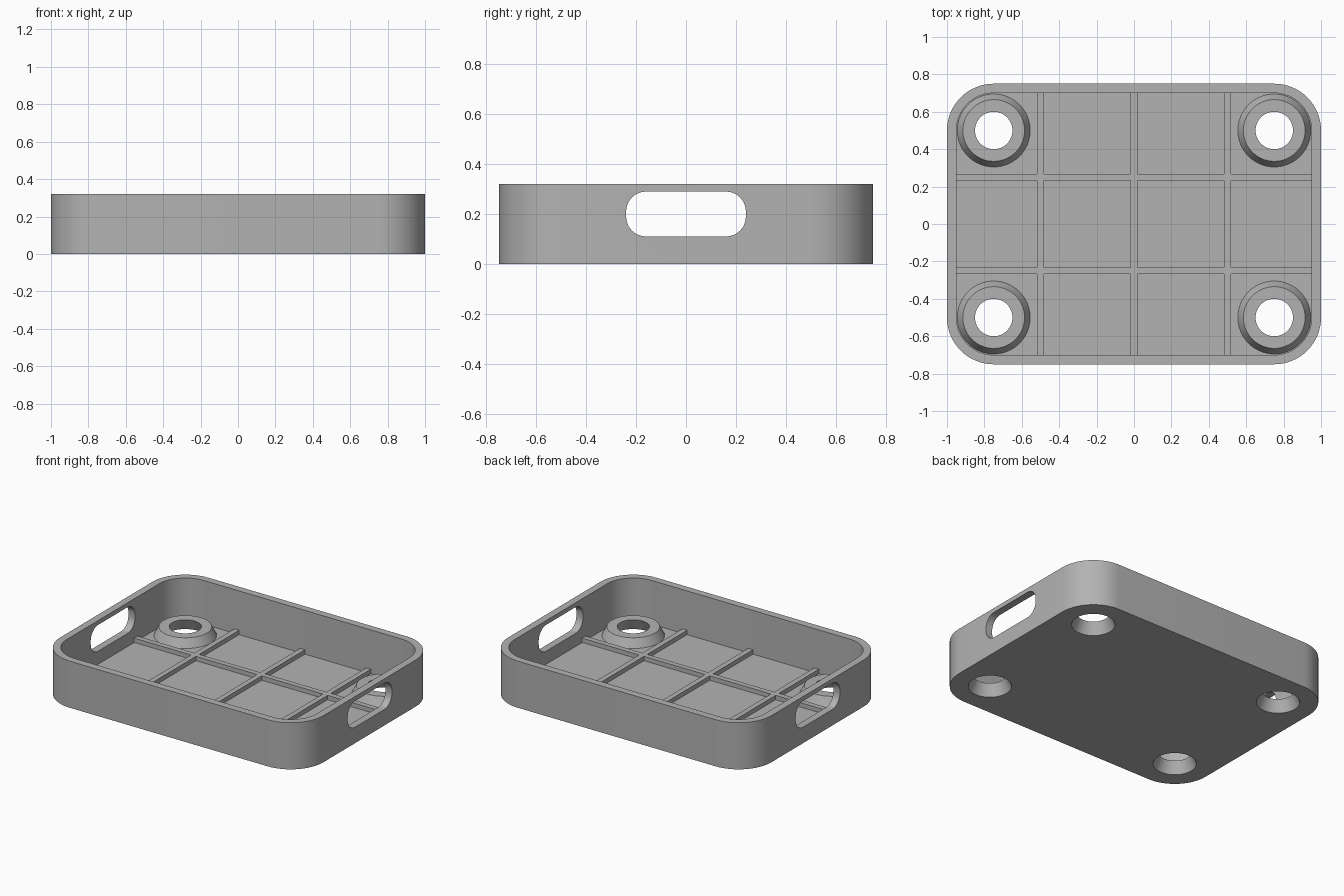
import bpy, bmesh, math
from mathutils import Matrix, Vector

cube = bpy.data.objects.get("Cube")
if cube:
    bpy.data.objects.remove(cube, do_unlink=True)

LENGTH, WIDTH, HEIGHT = 2.0, 1.5, 0.32
WALL, FLOOR, RIB_TOP, BOSS_TOP = 0.05, 0.02, 0.05, 0.08
CORNER = 0.25

grey = bpy.data.materials.new("plain_grey")
grey.use_nodes = True
colour = (0.45, 0.45, 0.45, 1)
grey.diffuse_color = colour
grey.node_tree.nodes["Principled BSDF"].inputs["Base Color"].default_value = colour


def make_object(name, bm):
    bmesh.ops.recalc_face_normals(bm, faces=bm.faces)
    mesh = bpy.data.meshes.new(name)
    bm.to_mesh(mesh)
    bm.free()
    mesh.materials.append(grey)
    obj = bpy.data.objects.new(name, mesh)
    bpy.context.collection.objects.link(obj)
    return obj


def rounded_prism(name, sx, sy, radius, low, high, steps=16, turn=Matrix()):
    """Rounded rectangle in XY, extruded from low to high, then turned."""
    bm = bmesh.new()
    verts = []
    for quarter, (kx, ky) in enumerate([(1, 1), (-1, 1), (-1, -1), (1, -1)]):
        for i in range(steps + 1):
            a = (quarter + i / steps) * math.pi / 2
            x = kx * (sx / 2 - radius) + radius * math.cos(a)
            y = ky * (sy / 2 - radius) + radius * math.sin(a)
            verts.append(bm.verts.new((x, y, low)))
    face = bm.faces.new(verts)
    top = bmesh.ops.extrude_face_region(bm, geom=[face])["geom"]
    moved = [v for v in top if isinstance(v, bmesh.types.BMVert)]
    bmesh.ops.translate(bm, verts=moved, vec=(0, 0, high - low))
    bm.transform(turn)
    return make_object(name, bm)


def frustum(name, x, y, r_low, r_high, low, high):
    bm = bmesh.new()
    place = Matrix.Translation((x, y, (low + high) / 2))
    bmesh.ops.create_cone(bm, cap_ends=True, segments=64, radius1=r_low,
                          radius2=r_high, depth=high - low, matrix=place)
    return make_object(name, bm)


def box(name, centre, size):
    bm = bmesh.new()
    place = Matrix.Translation(centre) @ Matrix.Diagonal(Vector((*size, 1)))
    bmesh.ops.create_cube(bm, size=1, matrix=place)
    return make_object(name, bm)


def combine(target, other, operation, keep=False):
    mod = target.modifiers.new("cut", "BOOLEAN")
    mod.operation, mod.solver, mod.object = operation, "EXACT", other
    bpy.ops.object.select_all(action="DESELECT")
    bpy.context.view_layer.objects.active = target
    target.select_set(True)
    bpy.ops.object.modifier_apply(modifier=mod.name)
    if not keep:
        bpy.data.objects.remove(other, do_unlink=True)


def smooth(obj):
    bpy.ops.object.select_all(action="DESELECT")
    bpy.context.view_layer.objects.active = obj
    obj.select_set(True)
    bpy.ops.object.shade_smooth_by_angle(angle=math.radians(25))


# Tray shell with hollow interior
tray = rounded_prism("tray_shell", LENGTH, WIDTH, CORNER, 0, HEIGHT)
cavity = rounded_prism("cavity_cutter", LENGTH - 2 * WALL, WIDTH - 2 * WALL,
                       CORNER - WALL, FLOOR, HEIGHT + 0.1)
combine(tray, cavity, "DIFFERENCE")

# Handle slots through both end walls
to_side = Matrix.Translation((0, 0, 0.2)) @ Matrix.Rotation(math.pi / 2, 4, "Y")
slots = rounded_prism("slot_cutter", 0.18, 0.48, 0.08, -1.2, 1.2, 10, to_side)
combine(tray, slots, "DIFFERENCE")

# Tapered corner bosses with a tapered hole through boss and floor
for side, x in (("left", 0.75), ("right", -0.75)):
    for end, y in (("front", -0.5), ("back", 0.5)):
        boss = frustum(f"{end}_{side}_boss", x, y, 0.195, 0.165, FLOOR, BOSS_TOP)
        slope = (0.135 - 0.1) / BOSS_TOP
        margin = 0.02
        hole = frustum("hole_cutter", x, y, 0.135 + slope * margin,
                       0.1 - slope * margin, -margin, BOSS_TOP + margin)
        combine(boss, hole, "DIFFERENCE", keep=True)
        combine(tray, hole, "DIFFERENCE")
        smooth(boss)
smooth(tray)

# Floor rib grid, let slightly into the walls and floor
rib_low, rib_width, bite = FLOOR - 0.01, 0.036, 0.01
mid, tall = (rib_low + RIB_TOP) / 2, RIB_TOP - rib_low
across = WIDTH - 2 * WALL + bite
along = LENGTH - 2 * WALL + bite
grid = box("rib_grid", (0, 0, mid), (rib_width, across, tall))
for x in (-0.5, 0.5):
    combine(grid, box("rib", (x, 0, mid), (rib_width, across, tall)), "UNION")
for y in (-0.25, 0.25):
    combine(grid, box("rib", (0, y, mid), (along, rib_width, tall)), "UNION")
